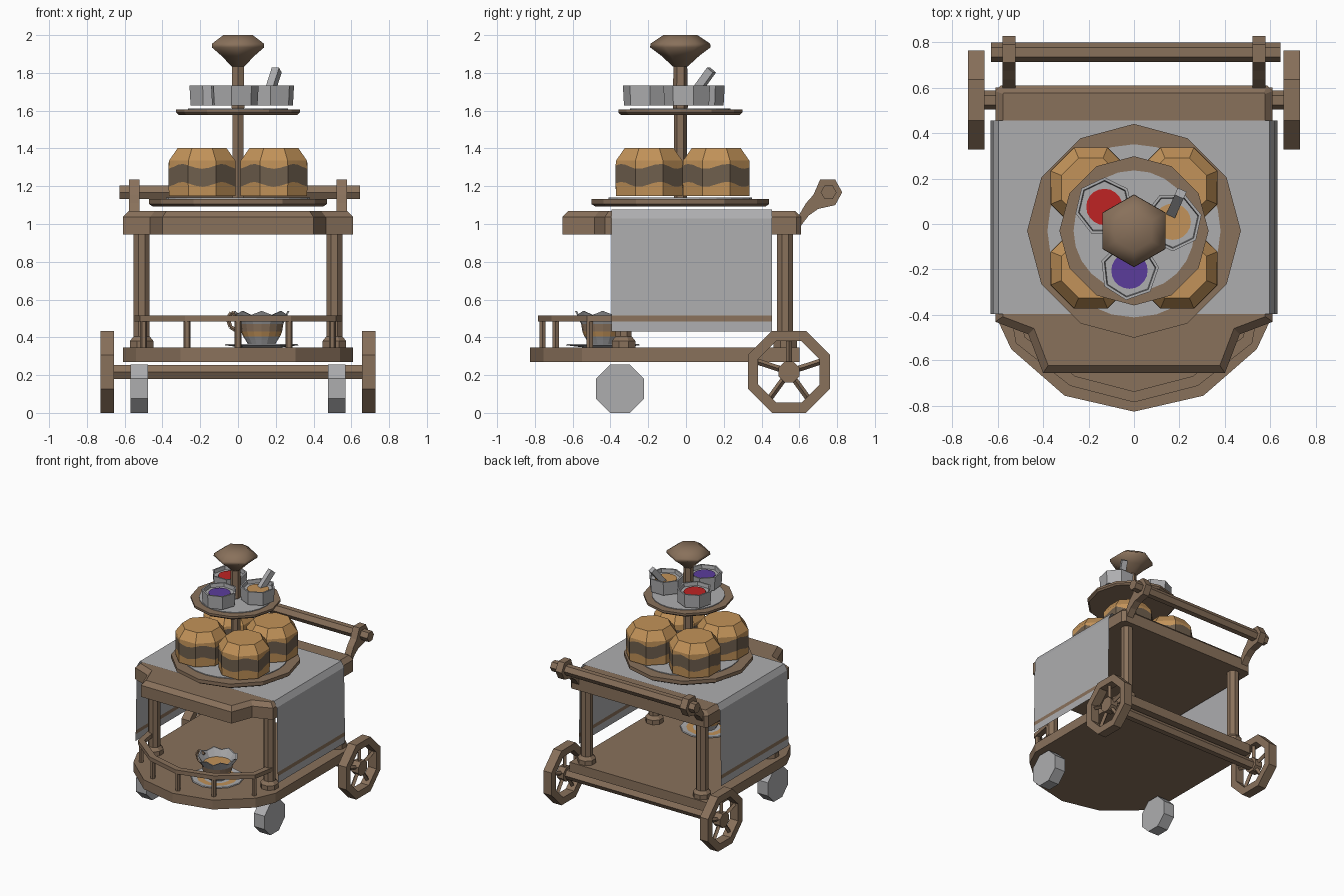
import bpy, bmesh, math
from mathutils import Vector, Matrix

if "Cube" in bpy.data.objects:
    bpy.data.objects.remove(bpy.data.objects["Cube"])

def mat(name, c):
    m = bpy.data.materials.new(name)
    m.diffuse_color = (*c, 1)
    m.use_nodes = True
    m.node_tree.nodes["Principled BSDF"].inputs["Base Color"].default_value = m.diffuse_color
    return m

WOOD = mat("wood", (0.25, 0.165, 0.105))
GREY = mat("pale_grey", (0.42, 0.42, 0.43))
CAKE = mat("golden_cake", (0.54, 0.29, 0.10))
CREAM = mat("brown_filling", (0.16, 0.115, 0.075))
RED = mat("red_jam", (0.52, 0.017, 0.017))
PURPLE = mat("purple_jam", (0.105, 0.045, 0.33))

def finish(name, bm, mats, rule=None, normals=True):
    if normals:
        bmesh.ops.recalc_face_normals(bm, faces=bm.faces)
    if rule:
        for f in bm.faces:
            f.material_index = rule(f.calc_center_median())
    me = bpy.data.meshes.new(name)
    bm.to_mesh(me)
    bm.free()
    for m in mats:
        me.materials.append(m)
    ob = bpy.data.objects.new(name, me)
    bpy.context.collection.objects.link(ob)
    return ob

def prism(name, pts, vec, m, bevel=0):
    """Extrude a flat outline along vec; optionally bevel the far outline."""
    bm = bmesh.new()
    a = [bm.verts.new(p) for p in pts]
    b = [bm.verts.new(Vector(p) + Vector(vec)) for p in pts]
    n = len(pts)
    bm.faces.new(a)
    top = bm.faces.new(b)
    for i in range(n):
        bm.faces.new((a[i], a[(i+1) % n], b[(i+1) % n], b[i]))
    bmesh.ops.recalc_face_normals(bm, faces=bm.faces)
    if bevel:
        bmesh.ops.bevel(bm, geom=list(top.edges), offset=bevel, segments=1, affect='EDGES')
    return finish(name, bm, [m])

def lathe(name, prof, n, loc, mats, rot=0, closed=False, caps=True, axis=None, warp=None, rule=None):
    """Spin a (radius, height) profile in n flat sides."""
    bm = bmesh.new()
    M = Matrix.Translation(loc) @ (axis or Matrix.Identity(4))
    rings = []
    for k, (r, z) in enumerate(prof):
        ring = []
        for i in range(n):
            a = rot + 2 * math.pi * i / n
            rr, zz = warp(r, z, a, k, i) if warp else (r, z)
            ring.append(bm.verts.new(M @ Vector((rr*math.cos(a), rr*math.sin(a), zz))))
        rings.append(ring)
    pairs = list(zip(rings, rings[1:])) + ([(rings[-1], rings[0])] if closed else [])
    for p, q in pairs:
        for i in range(n):
            j = (i+1) % n
            bm.faces.new((p[i], p[j], q[j], q[i]))
    if caps and not closed:
        bm.faces.new(rings[0])
        bm.faces.new(rings[-1])
    return finish(name, bm, mats, rule)

def rod(name, a, b, r, m, n=6, rot=0):
    a, b = Vector(a), Vector(b)
    ax = (b - a).to_track_quat('Z', 'Y').to_matrix().to_4x4()
    return lathe(name, [(r, 0), (r, (b-a).length)], n, a, [m], rot=rot, axis=ax)

def mirrored(half):
    """Half outline from the +x side, front centre last, closed over x = 0."""
    return half + [(-x, y) for x, y in reversed(half) if x > 0]

OCT = math.pi / 8
SIDEWAYS = Matrix.Rotation(math.pi/2, 4, 'Y')

# table top and rounded lower shelf
top = mirrored([(0.585, 0.61), (0.61, 0.585), (0.61, -0.43), (0.465, -0.485), (0.40, -0.655)])
prism("table_top", [(x, y, 0.945) for x, y in top], (0, 0, 0.125), WOOD, 0.033)
shelf = mirrored([(0.61, 0.60), (0.61, -0.40), (0.54, -0.55), (0.305, -0.755), (0, -0.825)])
prism("lower_shelf", [(x, y, 0.27) for x, y in shelf], (0, 0, 0.075), WOOD)

# cloth draped over the table, with a stripe near each hem
half = [(0.63, 0.43), (0.629, 0.485), (0.628, 0.515), (0.62, 1.03), (0.595, 1.076)]
prof = half + [(-x, z) for x, z in reversed(half)]
bm = bmesh.new()
rows = [(bm.verts.new((x, -0.395, z)), bm.verts.new((x, 0.455, z))) for x, z in prof]
for p, q in zip(rows, rows[1:]):
    bm.faces.new((p[0], p[1], q[1], q[0]))
finish("cloth", bm, [GREY, WOOD], lambda c: int(0.485 < c.z < 0.515))

for s in (-1, 1):
    # legs with plinths
    for tag, y in (("front", -0.33), ("back", 0.525)):
        lathe(tag + "_leg", [(0.068, 0.345), (0.068, 0.38), (0.046, 0.405), (0.046, 0.95)],
              8, (s*0.51, y, 0), [WOOD], rot=OCT)
    # spoked back wheels
    x = s * 0.693
    lathe("back_wheel_rim", [(0.235, -0.036), (0.235, 0.036), (0.176, 0.036), (0.176, -0.036)],
          8, (x, 0.545, 0.217), [WOOD], rot=OCT, closed=True, axis=SIDEWAYS)
    lathe("back_wheel_hub", [(0.06, -0.03), (0.06, 0.03)], 8, (x, 0.545, 0.217), [WOOD],
          rot=OCT, axis=SIDEWAYS)
    for k in range(5):
        a = math.pi/2 + k * math.tau/5
        d = Vector((0, math.cos(a), math.sin(a)))
        c = Vector((x, 0.545, 0.217))
        rod("wheel_spoke", c + d*0.04, c + d*0.175, 0.016, WOOD, 4)
    # solid front wheels
    lathe("front_wheel", [(0.138, -0.047), (0.138, 0.047)], 8, (s*0.523, -0.35, 0.128), [GREY],
          rot=OCT, axis=SIDEWAYS)
    # push handle arms
    arm = [(0.57, 0.97), (0.60, 0.98), (0.65, 1.045), (0.70, 1.08), (0.79, 1.10), (0.827, 1.168),
           (0.79, 1.235), (0.71, 1.235), (0.675, 1.155), (0.635, 1.11), (0.60, 1.05), (0.57, 1.05)]
    prism("handle_arm", [(s*0.55 - 0.028, y, z) for y, z in arm], (0.056, 0, 0), WOOD)

rod("back_axle", (-0.66, 0.545, 0.217), (0.66, 0.545, 0.217), 0.042, WOOD)
rod("handle_bar", (-0.628, 0.755, 1.168), (0.645, 0.755, 1.168), 0.042, WOOD)

# gallery rail around the shelf front
path = [(0.53, -0.33), (0.50, -0.51), (0.27, -0.69), (0, -0.76),
        (-0.27, -0.69), (-0.50, -0.51), (-0.53, -0.33)]
bm = bmesh.new()
rings = []
for i, (px, py) in enumerate(path):
    a, b = path[max(i-1, 0)], path[min(i+1, 6)]
    nrm = Vector((b[1]-a[1], a[0]-b[0], 0)).normalized() * 0.024
    c = Vector((px, py, 0.5))
    up = Vector((0, 0, 0.016))
    rings.append([bm.verts.new(v) for v in (c+nrm+up, c-nrm+up, c-nrm-up, c+nrm-up)])
for p, q in zip(rings, rings[1:]):
    for i in range(4):
        bm.faces.new((p[i], p[(i+1) % 4], q[(i+1) % 4], q[i]))
bm.faces.new(rings[0])
bm.faces.new(rings[-1])
finish("gallery_rail", bm, [WOOD])
for px, py in path[1:-1]:
    rod("gallery_post", (px, py, 0.34), (px, py, 0.49), 0.019, WOOD)

# two-tier cake stand
C = (0, -0.03, 0)
for tag, r, z0, z1 in (("lower", 0.47, 1.093, 1.133), ("upper", 0.328, 1.578, 1.606)):
    lathe(tag + "_plate", [(r*0.96, z0), (r, z0 + 0.012), (r, z1), (r*0.9, z1)], 12, C, [WOOD])
    lathe(tag + "_plate_centre", [(r*0.81, z1), (r*0.81, z1 + 0.006)], 24, C, [GREY])
lathe("stand_pole", [(0.034, 1.10), (0.034, 1.60), (0.04, 1.62), (0.036, 1.86)], 6, C, [WOOD], rot=math.pi/6)
knob = lathe("stand_knob", [(0.04, 1.835), (0.10, 1.89), (0.16, 1.935), (0.158, 1.955), (0.09, 2.0)],
             6, C, [WOOD], rot=math.pi/6)
for p in knob.data.polygons:
    p.use_smooth = True

# four octagonal cakes with a wavy filling band
def cake_warp(r, z, a, k, i):
    m = (a + OCT) % (2*OCT) - OCT
    return r * math.cos(OCT) / math.cos(m), z + (0.013 * math.sin(5*a) if k in (1, 2) else 0)

for k in range(4):
    x, y = (0.19 if k in (0, 3) else -0.19), (0.16 if k < 2 else -0.195)
    lathe("cake", [(0.19, 1.148), (0.192, 1.21), (0.192, 1.305), (0.19, 1.335), (0.14, 1.402)], 32,
          (x, y, 0), [CAKE, CREAM], warp=cake_warp, rule=lambda c: int(1.225 < c.z < 1.29))

# jam bowls on the upper plate
for tag, x, y, m in (("red", -0.13, 0.075, RED), ("tan", 0.17, 0.01, CAKE), ("purple", -0.02, -0.205, PURPLE)):
    out = math.atan2(y + 0.03, x)
    lathe(tag + "_bowl", [(0.124, 1.628), (0.130, 1.733), (0.117, 1.733), (0.113, 1.705)], 7,
          (x, y, 0), [GREY], rot=out)
    lathe(tag + "_filling", [(0.08, 1.704), (0.08, 1.710)], 20, (x, y, 0), [m])

# spoon handle
rod("spoon", (0.165, 0.045, 1.69), (0.205, 0.135, 1.815), 0.03, GREY, 4, math.pi/4)

# teacup with scalloped rim on a saucer
T = (0.125, -0.44, 0)
lathe("saucer", [(0.10, 0.346), (0.195, 0.358), (0.19, 0.364), (0.15, 0.360), (0.10, 0.358)], 12, T,
      [GREY, CAKE], rule=lambda c: int(0.10 < (Vector(c) - Vector((T[0], T[1], c.z))).length < 0.14 and c.z > 0.356))
def scallop(r, z, a, k, i):
    return (r, z - (0.022 if i % 2 and k in (5, 6) else 0))
lathe("teacup", [(0.07, 0.36), (0.085, 0.385), (0.098, 0.405), (0.108, 0.43), (0.115, 0.47),
                 (0.148, 0.54), (0.138, 0.54), (0.105, 0.47)], 16, T, [GREY, CAKE, WOOD],
      warp=scallop, rule=lambda c: 1 if 0.405 < c.z < 0.43 else (2 if 0.43 < c.z < 0.46 else 0))
lathe("tea", [(0.104, 0.471), (0.104, 0.476)], 16, T, [CAKE])
grip = [(0.01, 0.515), (-0.035, 0.53), (-0.055, 0.50), (-0.04, 0.455), (0.015, 0.42)]
for a, b in zip(grip, grip[1:]):
    rod("cup_handle", (a[0], T[1], a[1]), (b[0], T[1], b[1]), 0.012, WOOD)
